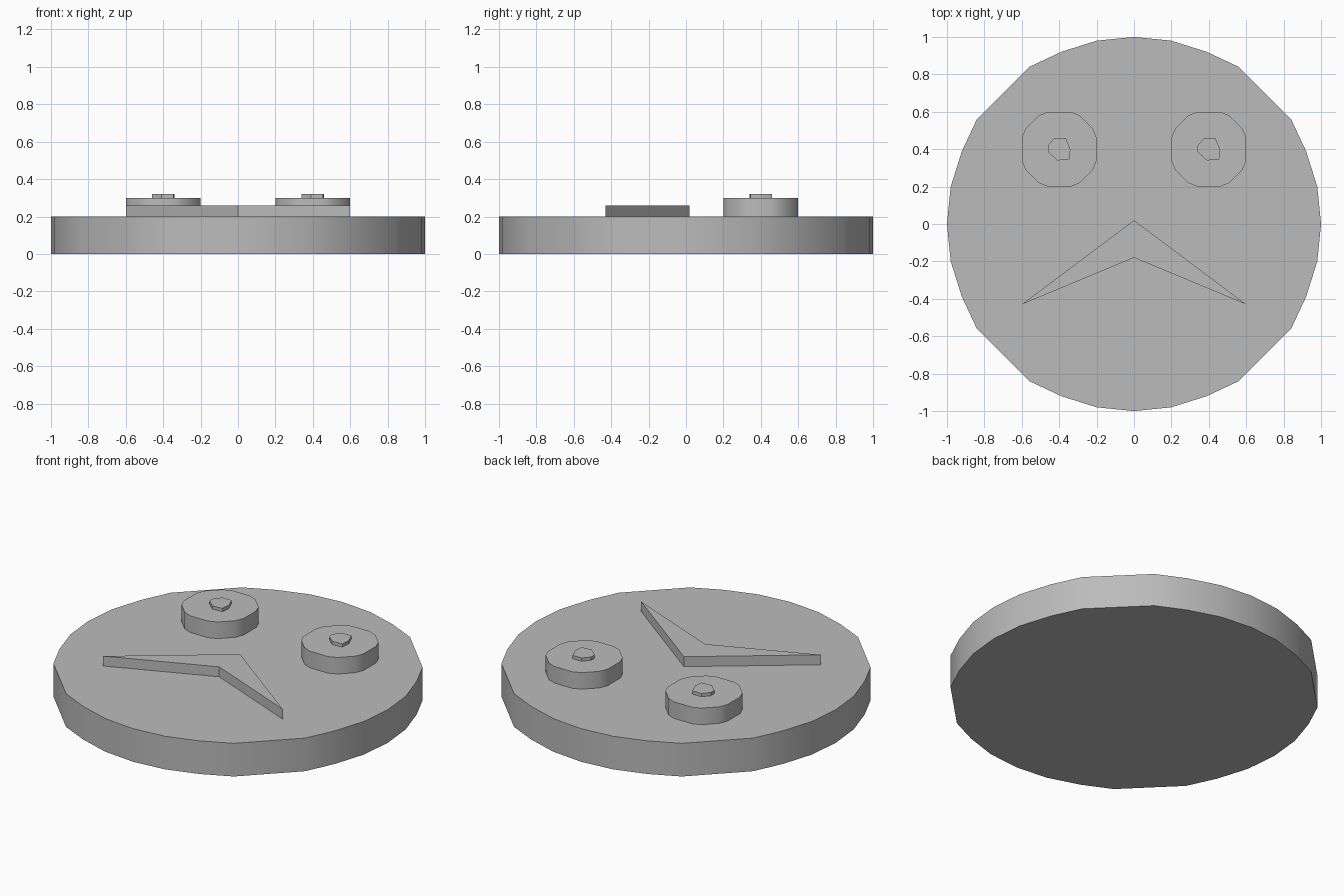
import bpy
import bmesh
from math import atan2, radians

cube = bpy.data.objects.get("Cube")
if cube:
    bpy.data.objects.remove(cube, do_unlink=True)

# One plain colour for everything
grey = bpy.data.materials.new("plain grey")
grey.use_nodes = True
grey.diffuse_color = (0.5, 0.5, 0.5, 1)
grey.node_tree.nodes["Principled BSDF"].inputs["Base Color"].default_value = (0.5, 0.5, 0.5, 1)


def four_way(quarter):
    """Mirror a quarter outline in x and y, ordered round the centre."""
    points = {(sx * x, sy * y) for x, y in quarter for sx in (1, -1) for sy in (1, -1)}
    return sorted(points, key=lambda p: atan2(p[1], p[0]))


def plate(name, outline, bottom, top, centre=(0, 0)):
    """Extrude a flat outline upward into a solid plate."""
    bm = bmesh.new()
    base = bm.faces.new([bm.verts.new((x, y, bottom)) for x, y in outline])
    result = bmesh.ops.extrude_face_region(bm, geom=[base], use_keep_orig=True)
    raised = [g for g in result["geom"] if isinstance(g, bmesh.types.BMVert)]
    bmesh.ops.translate(bm, verts=raised, vec=(0, 0, top - bottom))
    bmesh.ops.recalc_face_normals(bm, faces=bm.faces)
    for face in bm.faces:
        face.smooth = True
    mesh = bpy.data.meshes.new(name)
    bm.to_mesh(mesh)
    bm.free()
    mesh.set_sharp_from_angle(angle=radians(30))
    mesh.materials.append(grey)
    obj = bpy.data.objects.new(name, mesh)
    obj.location = (*centre, 0)
    bpy.context.collection.objects.link(obj)
    return obj


# Round face disc with its uneven facets
disc = four_way([(0, 1), (0.2, 0.98), (0.39, 0.92), (0.56, 0.84),
                 (0.84, 0.56), (0.92, 0.39), (0.98, 0.2), (1, 0)])
plate("face_disc", disc, 0, 0.2)

# Eyes with small raised pupils
eye = four_way([(0.06, 0.2), (0.11, 0.18), (0.18, 0.11), (0.2, 0.06)])
pupil = [(-0.025, 0.06), (-0.06, 0.02), (-0.06, -0.015), (-0.01, -0.06),
         (0.055, -0.055), (0.06, 0), (0.035, 0.06)]
for side, x in (("left", 0.4), ("right", -0.4)):
    plate(side + "_eye", eye, 0.2, 0.3, (x, 0.4))
    plate(side + "_pupil", pupil, 0.3, 0.32, (x, 0.4))

# Frowning mouth
plate("mouth", [(0, 0.02), (-0.6, -0.43), (0, -0.18), (0.6, -0.43)], 0.2, 0.26)
